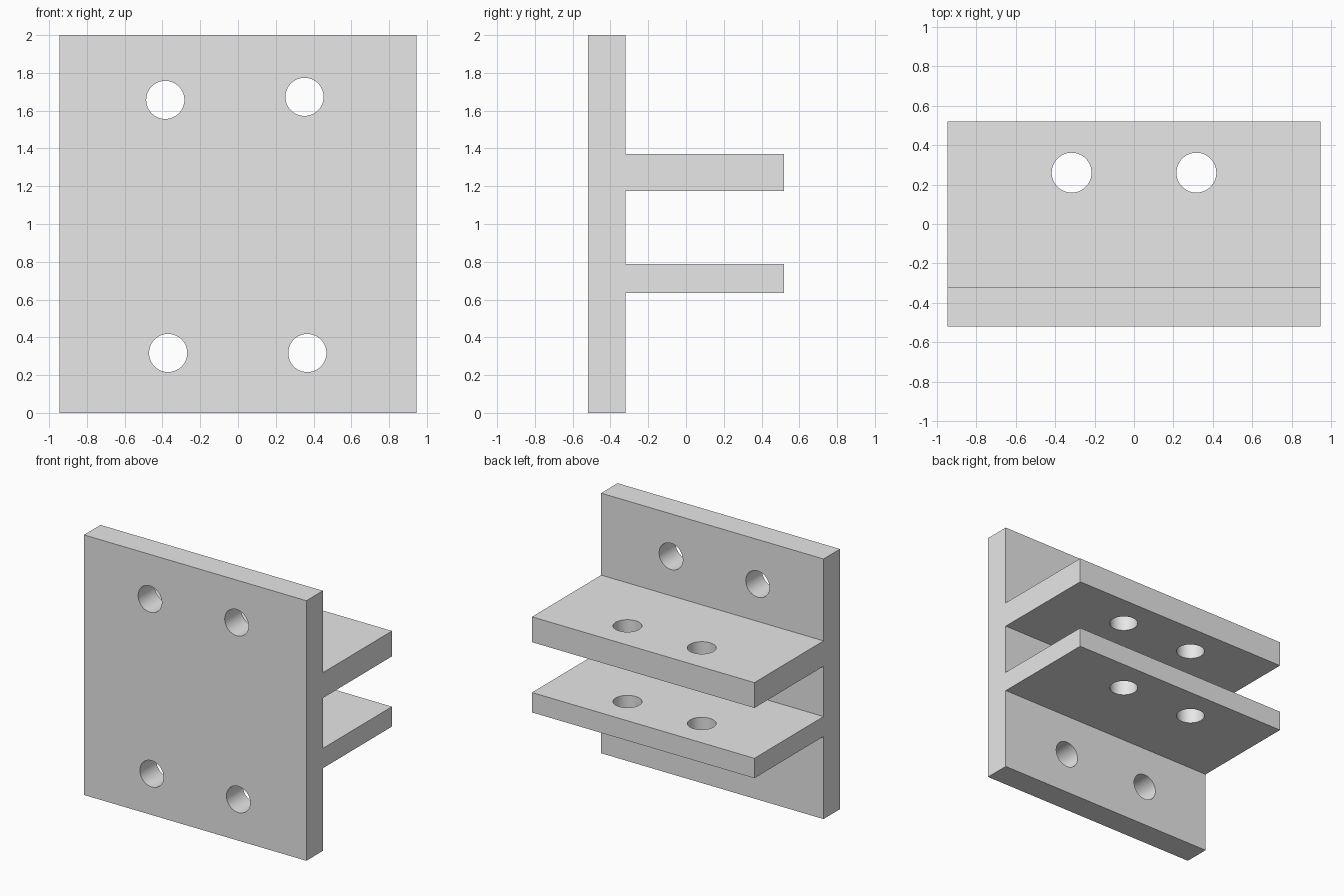
import bpy
import bmesh
import math
from mathutils import Matrix

if "Cube" in bpy.data.objects:
    bpy.data.objects.remove(bpy.data.objects["Cube"], do_unlink=True)

# Single plain grey
grey = bpy.data.materials.new("plain_grey")
grey.use_nodes = True
grey.diffuse_color = (0.8, 0.8, 0.8, 1)
grey.node_tree.nodes["Principled BSDF"].inputs["Base Color"].default_value = (0.8, 0.8, 0.8, 1)

HALF_WIDTH = 0.946
FRONT, PLATE_BACK, BACK = -0.52, -0.32, 0.52
HOLE_RADIUS = 0.101


def finish(bm, name):
    bmesh.ops.recalc_face_normals(bm, faces=bm.faces)
    mesh = bpy.data.meshes.new(name)
    bm.to_mesh(mesh)
    bm.free()
    mesh.materials.append(grey)
    obj = bpy.data.objects.new(name, mesh)
    bpy.context.collection.objects.link(obj)
    return obj


# Bracket body: side profile (y, z) extruded across the width
shelves = [(0.635, 0.788), (1.175, 1.37)]
profile = [(FRONT, 2), (FRONT, 0), (PLATE_BACK, 0)]
for low, high in shelves:
    profile += [(PLATE_BACK, low), (BACK, low), (BACK, high), (PLATE_BACK, high)]
profile.append((PLATE_BACK, 2))

bm = bmesh.new()
side = bm.faces.new([bm.verts.new((-HALF_WIDTH, y, z)) for y, z in profile])
swept = bmesh.ops.extrude_face_region(bm, geom=[side], use_keep_orig=True)["geom"]
moved = [v for v in swept if isinstance(v, bmesh.types.BMVert)]
bmesh.ops.translate(bm, verts=moved, vec=(2 * HALF_WIDTH, 0, 0))
bracket = finish(bm, "double_shelf_bracket")

# Drill bits: four through the plate, two through both shelves
bm = bmesh.new()


def drill(location, length, rotation):
    bmesh.ops.create_cone(
        bm, cap_ends=True, segments=64, radius1=HOLE_RADIUS, radius2=HOLE_RADIUS,
        depth=length, matrix=Matrix.Translation(location) @ rotation)


for x, z in [(-0.385, 1.657), (0.352, 1.673), (-0.37, 0.317), (0.367, 0.317)]:
    drill((x, (FRONT + PLATE_BACK) / 2, z), 0.4, Matrix.Rotation(math.pi / 2, 4, "X"))
for x in (-0.316, 0.316):
    drill((x, 0.26, 1), 1.2, Matrix.Identity(4))
cutter = finish(bm, "hole_cutter")
cutter.hide_render = True

# Cut the holes, then drop the cutter
cut = bracket.modifiers.new("holes", "BOOLEAN")
cut.operation = "DIFFERENCE"
cut.solver = "EXACT"
cut.object = cutter
bpy.ops.object.select_all(action="DESELECT")
bpy.context.view_layer.objects.active = bracket
bracket.select_set(True)
bpy.ops.object.modifier_apply(modifier=cut.name)
bpy.data.objects.remove(cutter, do_unlink=True)

bpy.ops.object.shade_smooth_by_angle(angle=math.radians(30))
